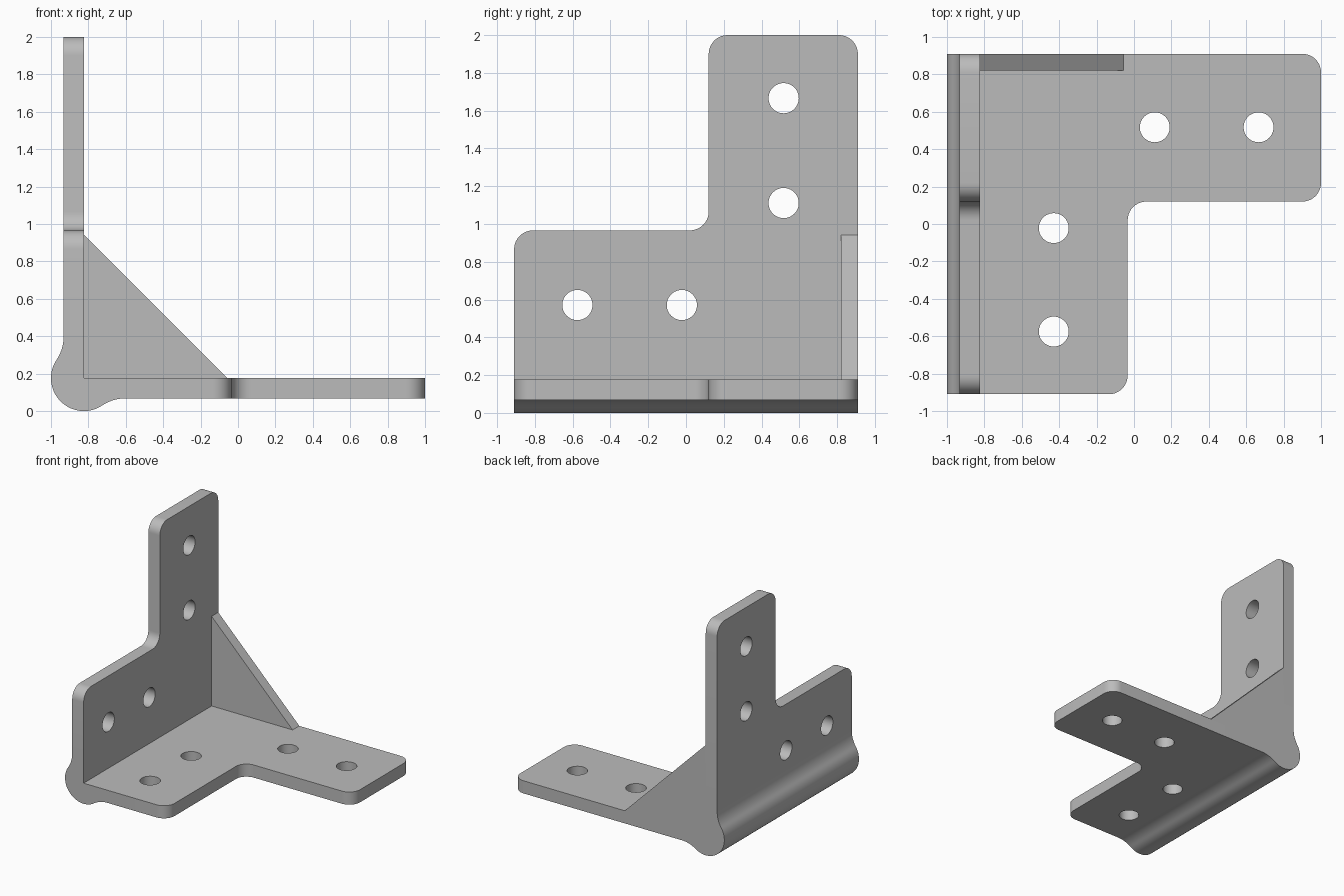
import bpy, bmesh
from math import atan2, cos, sin, pi, sqrt, radians
from mathutils import Vector

cube = bpy.data.objects.get("Cube")
if cube:
    bpy.data.objects.remove(cube)

BEAD = 0.176           # radius of the corner bead
THICK = 0.108          # plate thickness
FILLET = 0.23          # blend between bead and plates
REACH = 2 - BEAD       # plate length from the inner corner
HALF = 0.91            # half depth
CX, CZ = BEAD - 1, BEAD    # inner corner of the bracket
ROOT = sqrt((BEAD + FILLET) ** 2 - (THICK + FILLET) ** 2)

steel = bpy.data.materials.new("grey steel")
steel.use_nodes = True
GREY = (0.5, 0.5, 0.5, 1)
steel.diffuse_color = GREY
steel.node_tree.nodes["Principled BSDF"].inputs["Base Color"].default_value = GREY


def arc(cx, cy, r, start, end, n):
    steps = [start + (end - start) * i / n for i in range(n + 1)]
    return [(cx + r * cos(t), cy + r * sin(t)) for t in steps]


def rounded(corners, r, n=10):
    """Outline with the flagged right-angle corners rounded."""
    out = []
    for i, (x, y, is_round) in enumerate(corners):
        p = Vector((x, y))
        if not is_round:
            out.append(p)
            continue
        d1 = (p - Vector(corners[i - 1][:2])).normalized()
        d2 = (Vector(corners[(i + 1) % len(corners)][:2]) - p).normalized()
        c = p - d1 * r + d2 * r
        for k in range(n + 1):
            t = pi / 2 * k / n
            out.append(c + r * (d1 * sin(t) - d2 * cos(t)))
    return out


def extrude(name, loops, place, depth):
    """Fill the first loop, leave the others as holes, extrude by depth."""
    bm = bmesh.new()
    for loop in loops:
        verts = [bm.verts.new(place(*p)) for p in loop]
        for a, b in zip(verts, verts[1:] + verts[:1]):
            bm.edges.new((a, b))
    if len(loops) == 1:
        bm.faces.new(bm.verts[:])
    else:
        bmesh.ops.triangle_fill(bm, edges=bm.edges[:], use_beauty=True)
    new = bmesh.ops.extrude_face_region(bm, geom=bm.faces[:], use_keep_orig=True)
    moved = [g for g in new["geom"] if isinstance(g, bmesh.types.BMVert)]
    bmesh.ops.translate(bm, verts=moved, vec=depth)
    bmesh.ops.recalc_face_normals(bm, faces=bm.faces[:])
    mesh = bpy.data.meshes.new(name)
    bm.to_mesh(mesh)
    bm.free()
    mesh.materials.append(steel)
    obj = bpy.data.objects.new(name, mesh)
    bpy.context.collection.objects.link(obj)
    bpy.ops.object.select_all(action='DESELECT')
    obj.select_set(True)
    bpy.context.view_layer.objects.active = obj
    bpy.ops.object.shade_smooth_by_angle(angle=radians(30))
    return obj


# L-shaped plate with four bolt holes, shared by floor and wall
plate = [rounded([(ROOT, -HALF, False), (0.79, -HALF, True), (0.79, 0.12, True),
                  (REACH, 0.12, True), (REACH, HALF, True), (ROOT, HALF, False)], 0.1)]
for u, v in [(0.395, -0.575), (0.395, -0.022), (0.935, 0.517), (1.49, 0.517)]:
    plate.append(arc(u, v, 0.08, 0, 2 * pi, 40)[:-1])

extrude("floor_plate", plate, lambda u, v: (CX + u, v, CZ), (0, 0, -THICK))
extrude("wall_plate", plate, lambda u, v: (CX, v, CZ + u), (-THICK, 0, 0))

# Corner spine: bead blended into both plates
turn = atan2(ROOT, THICK + FILLET)
blend = arc(-THICK - FILLET, ROOT, FILLET, 0, -turn, 10)
bead = arc(0, 0, BEAD, pi - turn, 1.5 * pi + turn, 32)
spine = [(0, 0), (0, ROOT)] + blend + bead[1:-1] + [(b, a) for a, b in reversed(blend)] + [(ROOT, 0)]
extrude("corner_spine", [spine], lambda a, b: (CX + a, -HALF, CZ + b), (0, 2 * HALF, 0))

# Triangular gusset at the back
extrude("gusset", [[(0, 0), (0.767, 0), (0, 0.767)]],
        lambda a, b: (CX + a, HALF, CZ + b), (0, -0.09, 0))
